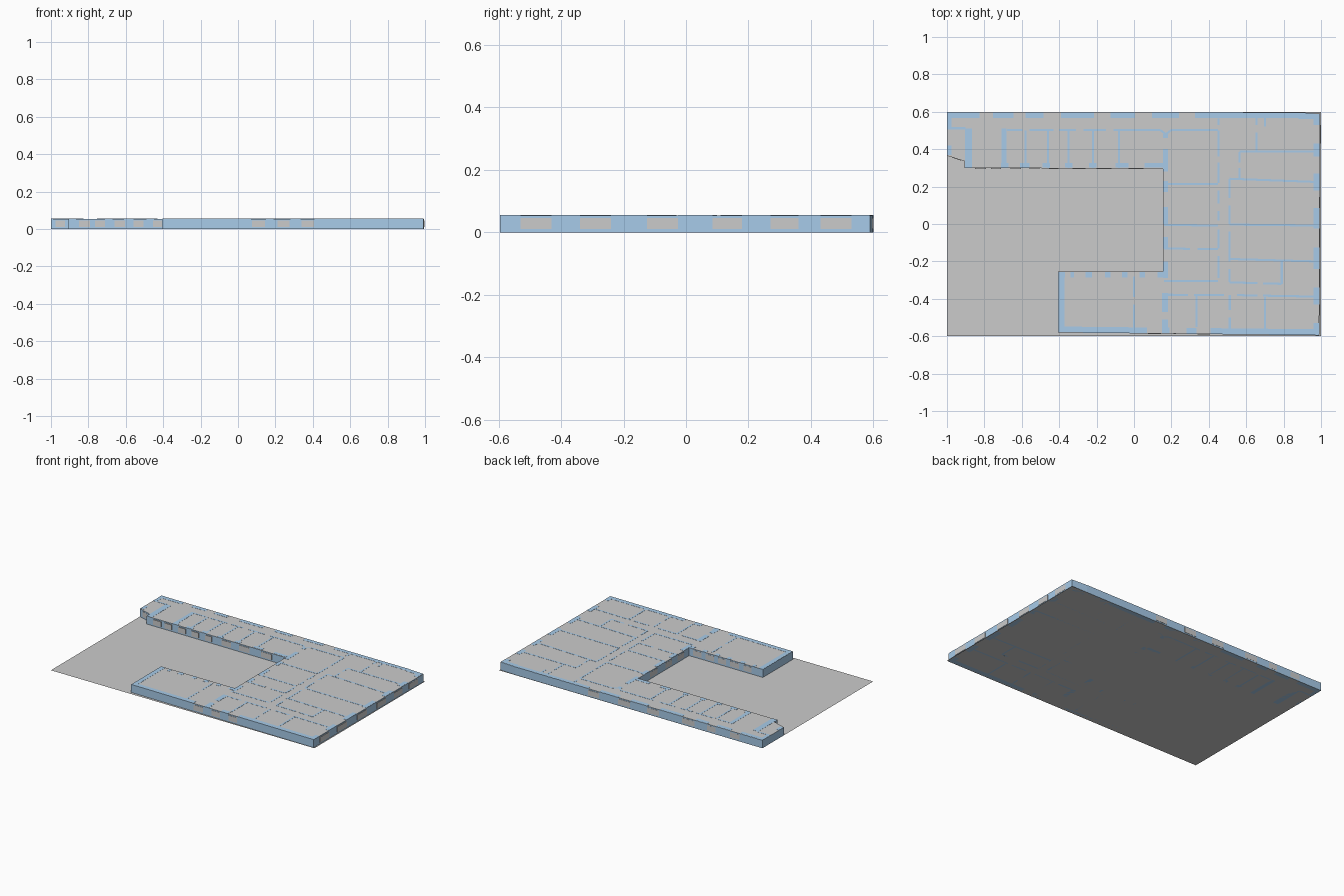
import bpy, bmesh, math
from mathutils import Vector

H, ROOF = 0.055, 0.0542
blue = bpy.data.materials.new("wall_blue")
blue.diffuse_color = (0.39, 0.60, 0.82, 1)


def finish(name, bm, mat=None):
    me = bpy.data.meshes.new(name)
    bm.to_mesh(me)
    bm.free()
    ob = bpy.data.objects.new(name, me)
    bpy.context.collection.objects.link(ob)
    if mat:
        me.materials.append(mat)


def prism(bm, pts, z0, z1):
    lo = [bm.verts.new((x, y, z0)) for x, y in pts]
    hi = [bm.verts.new((x, y, z1)) for x, y in pts]
    n = len(pts)
    for i in range(n):
        j = (i + 1) % n
        bm.faces.new((lo[i], lo[j], hi[j], hi[i]))
    bm.faces.new(hi)
    bm.faces.new(lo[::-1])


def rect(bm, x0, x1, y0, y1, z0=0.0, z1=H):
    prism(bm, [(x0, y0), (x1, y0), (x1, y1), (x0, y1)], z0, z1)


def strip(bm, a, b, t=0.011):
    a, b = Vector(a), Vector(b)
    d = (b - a).normalized() * t / 2
    n = Vector((-d.y, d.x))
    prism(bm, [a - n, b - n, b + n, a + n], 0, H)


# Site plate
bm = bmesh.new()
bm.faces.new([bm.verts.new(p + (0,)) for p in [(-1, -.6), (1, -.6), (1, .6), (-1, .6)]])
finish("site_plate", bm)

# Outer facade skin and flat roof from one outline
outline = [(-.405, -.58), (.99, -.595), (.995, .59), (.88, .597), (-1, .6),
           (-1, .365), (-.905, .335), (-.905, .3), (.155, .295),
           (.155, -.255), (-.405, -.255)]
bm = bmesh.new()
lo = [bm.verts.new((x, y, 0)) for x, y in outline]
hi = [bm.verts.new((x, y, ROOF)) for x, y in outline]
for i in range(len(outline)):
    j = (i + 1) % len(outline)
    bm.faces.new((lo[i], lo[j], hi[j], hi[i]))
finish("facade", bm, blue)
bm = bmesh.new()
bm.faces.new([bm.verts.new((x, y, ROOF)) for x, y in outline])
finish("roof", bm)

# Thick wall piers between the windows
bm = bmesh.new()
for a, b in [(-1, -.825), (-.755, -.645), (-.58, -.485), (-.39, -.215),
             (-.125, .005), (.095, .24), (.325, .88)]:
    rect(bm, a, b, .568, .597)
prism(bm, [(.88, .562), (.993, .56), (.993, .588), (.88, .595)], 0, H)
for a, b in [(-.592, -.53), (-.43, -.34), (-.24, -.125), (-.025, .085),
             (.18, .27), (.36, .43), (.53, .588)]:
    rect(bm, .96, .991, a, b)
for a, b in [(-.404, .07), (.15, .19), (.28, .335), (.41, .989)]:
    ya, yb = (-.58 - .015 * (x + .405) / 1.395 for x in (a, b))
    prism(bm, [(a, ya), (b, yb), (b, yb + .032), (a, ya + .032)], 0, H)
for a, b in [(-.904, -.865), (-.71, -.67), (-.61, -.56), (-.49, -.45),
             (-.37, -.33), (-.24, -.2), (-.1, -.03), (.055, .154)]:
    rect(bm, a, b, .301, .325)
for a, b in [(-.4, -.37), (-.34, -.32), (-.26, -.225), (-.155, -.125),
             (-.065, -.035), (.03, .06), (.125, .155)]:
    rect(bm, a, b, -.285, -.256)
for a, b in [(-.29, -.2), (-.13, -.07), (0, .09), (.17, .23), (.28, .4), (.46, .48)]:
    rect(bm, .156, .183, a, b)
rect(bm, -.404, -.372, -.58, -.256)
rect(bm, -.904, -.865, .3, .51)
rect(bm, -.708, -.682, .3, .51)
rect(bm, .15, .183, -.47, -.37)
rect(bm, .15, .183, -.585, -.51)
rect(bm, -.999, -.975, .37, .42)
rect(bm, -.999, -.975, .51, .6)
finish("outer_piers", bm, blue)

# Thin interior partitions
bm = bmesh.new()
for x in (-.58, -.46, -.35, -.22, -.08):
    strip(bm, (x, .3), (x, .5))
for a, b in [(-.68, -.595), (-.56, -.43), (-.4, -.31), (-.27, -.15), (-.11, .14), (.2, .45)]:
    strip(bm, (a, .503), (b, .503))
strip(bm, (.14, .503), (.17, .48))
strip(bm, (.17, .48), (.2, .503))
strip(bm, (-1, .512), (-.9, .512))
for x, spans in {
    .452: [(-.29, -.17), (-.13, -.03), (.02, .07), (.11, .18), (.22, .33), (.36, .5), (.53, .565)],
    .51: [(-.31, -.24), (-.2, -.04), (0, .1), (.14, .24)],
    .0: [(-.56, -.43), (-.39, -.28)], .335: [(-.55, -.38)],
    .512: [(-.56, -.5), (-.46, -.38)], .7: [(-.58, -.39)],
    .79: [(-.32, -.2)], .563: [(.24, .3), (.33, .385)],
    .655: [(.39, .49), (.53, .57)], .7001: [(.52, .57)]}.items():
    for a, b in spans:
        strip(bm, (x, a), (x, b))
for a, b in [((.16, .215), (.45, .215)), ((.16, -.005), (.45, -.008)),
             ((.16, -.13), (.3, -.133)), ((.34, -.133), (.45, -.133)),
             ((.16, -.305), (.45, -.305)), ((.563, .387), (.97, .387)),
             ((.51, .242), (.97, .225)), ((.51, -.003), (.97, -.008)),
             ((.51, -.187), (.97, -.2)), ((.51, -.312), (.66, -.316)),
             ((.69, -.317), (.79, -.32)), ((.15, -.378), (.29, -.379)),
             ((.32, -.379), (.48, -.38)), ((.55, -.38), (.66, -.383)),
             ((.69, -.383), (.97, -.388))]:
    strip(bm, a, b)
finish("partitions", bm, blue)

# Window panels lying on the facades
bm = bmesh.new()
Z = (.010, .046)
E = .0012
for a, b in [(-.53, -.43), (-.34, -.24), (-.125, -.025), (.085, .18), (.27, .36), (.43, .53)]:
    rect(bm, .985, .995 - .002 * (.6 - b) + E, a, b, *Z)
for a, b in [(.075, .145), (.21, .275), (.34, .405)]:
    y = -.58 - .015 * (b + .405) / 1.395
    rect(bm, a, b, y - E, y + .006, *Z)
for a, b in [(-.825, -.755), (-.645, -.58), (-.485, -.39), (-.215, -.125),
             (.005, .095), (.24, .325)]:
    rect(bm, a, b, .59, .6, *Z)
for a, b in [(-.85, -.79), (-.765, -.71), (-.66, -.605), (-.56, -.505), (-.455, -.405),
             (-.33, -.26), (-.2, -.12), (-.03, .05)]:
    rect(bm, a, b, .295 - E, .302, *Z)
for a, b in [(-.32, -.26), (-.225, -.155), (-.125, -.065), (-.035, .03), (.06, .125)]:
    rect(bm, a, b, -.262, -.255 + E, *Z)
for a, b in [(-.2, -.13), (-.07, 0), (.09, .17)]:
    rect(bm, .155 - E, .162, a, b, *Z)
rect(bm, -1, -.99, .42, .51, *Z)
prism(bm, [(-.975, .3555), (-.925, .3395), (-.922, .346), (-.972, .362)], *Z)
finish("window_panels", bm)
